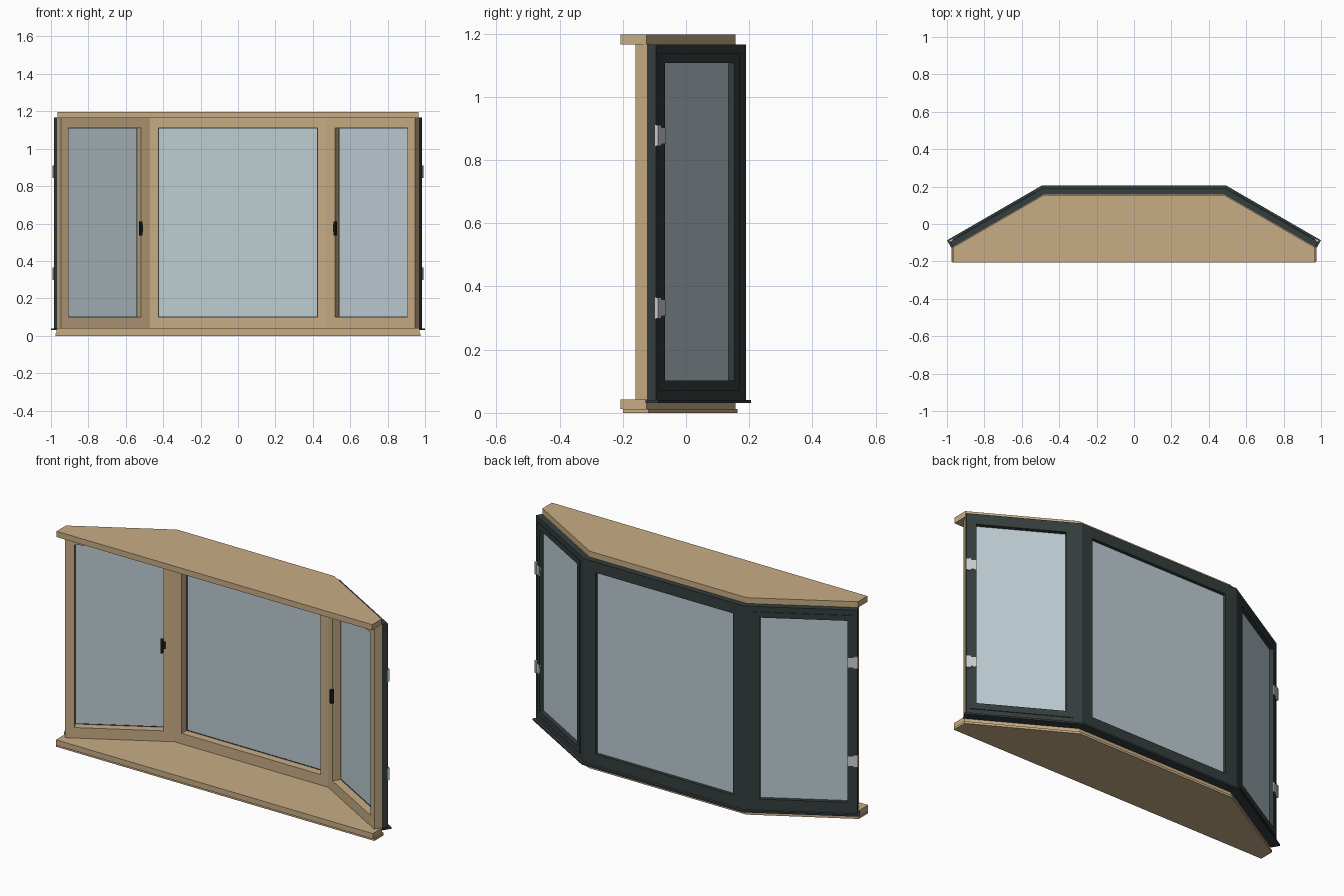
import bpy, bmesh, math

if "Cube" in bpy.data.objects:
    bpy.data.objects.remove(bpy.data.objects["Cube"])

A = math.radians(30)
T15 = math.tan(A / 2)
CX, CY = 0.49, 0.19          # outer corner between centre and side walls
SIDE, MID = 0.57, 0.98       # wall lengths along the outer face
SPLIT, DEEP = 0.032, 0.075   # metal-to-wood joint and inner face depths


def material(name, rgb):
    m = bpy.data.materials.new(name)
    m.diffuse_color = (*rgb, 1)
    m.use_nodes = True
    m.node_tree.nodes["Principled BSDF"].inputs["Base Color"].default_value = m.diffuse_color
    return m


WOOD = material("oak wood", (0.58, 0.415, 0.235))
METAL = material("dark metal", (0.035, 0.048, 0.048))
GLASS = material("pale glass", (0.51, 0.61, 0.65))
STEEL = material("hinge steel", (0.6, 0.63, 0.64))
BLACK = material("handle black", (0.01, 0.011, 0.012))


def build(name, verts, faces, mat):
    bm = bmesh.new()
    vs = [bm.verts.new(v) for v in verts]
    for f in faces:
        bm.faces.new([vs[i] for i in f])
    bmesh.ops.recalc_face_normals(bm, faces=bm.faces)
    me = bpy.data.meshes.new(name)
    bm.to_mesh(me)
    bm.free()
    me.materials.append(mat)
    ob = bpy.data.objects.new(name, me)
    bpy.context.collection.objects.link(ob)
    return ob


# Wall coordinates: s along the outer face, d inward depth, z up
def centre(s, d, z):
    return (-CX + s, CY - d, z)


def side(sign):
    def place(s, d, z):
        x = CX + s * math.cos(A) - d * math.sin(A)
        return (sign * x, CY - s * math.sin(A) - d * math.cos(A), z)
    return place


def ring(name, wall, outer, inner, d0, d1, mat, miter=(0, 0)):
    """Rectangular frame; rects are (s0, s1, z0, z1), ends mitred by depth."""
    verts = []
    for d in (d0, d1):
        a, b, lo, hi = outer
        a, b = a + miter[0] * d, b - miter[1] * d
        for p, q, r, t in ((a, b, lo, hi), inner):
            verts += [wall(p, d, r), wall(q, d, r), wall(q, d, t), wall(p, d, t)]
    faces = []
    for i in range(4):
        j = (i + 1) % 4
        faces += [(i, j, 4 + j, 4 + i), (8 + i, 8 + j, 12 + j, 12 + i),
                  (i, j, 8 + j, 8 + i), (4 + i, 4 + j, 12 + j, 12 + i)]
    return build(name, verts, faces, mat)


def box(name, wall, s, d, z, mat):
    verts = [wall(a, b, c) for a in s for b in d for c in z]
    return build(name, verts, [(0, 1, 3, 2), (4, 5, 7, 6), (0, 1, 5, 4),
                               (2, 3, 7, 6), (0, 2, 6, 4), (1, 3, 7, 5)], mat)


def prism(name, pts, z0, z1, mat):
    n = len(pts)
    verts = [(x, y, z) for z in (z0, z1) for x, y in pts]
    faces = [tuple(range(n)), tuple(range(n, 2 * n))]
    faces += [(i, (i + 1) % n, n + (i + 1) % n, n + i) for i in range(n)]
    return build(name, verts, faces, mat)


def mirrored(half):
    return half + [(-x, y) for x, y in reversed(half)]


# Head board, seat board and base plate follow the bay outline
def board(name, front, x, depth, z0, z1):
    end, corner = side(1)(SIDE, depth, 0), centre(MID - T15 * depth, depth, 0)
    prism(name, mirrored([(x, front), (x, end[1]), corner[:2]]), z0, z1, WOOD)


board("head_board", -0.207, 0.966, 0.034, 1.165, 1.197)
board("seat_board", -0.207, 0.970, 0.034, 0.012, 0.042)
board("base_plate", -0.200, 0.975, 0.027, 0.0, 0.012)

# Thin metal drip sill wrapping the outside
o = -0.015
prism("drip_sill", mirrored([
    side(1)(SIDE + 0.01, SPLIT, 0)[:2], side(1)(SIDE + 0.01, o, 0)[:2],
    centre(MID - T15 * o, o, 0)[:2]])[:6][1:5]
    + [side(-1)(SIDE + 0.01, SPLIT, 0)[:2], centre(T15 * SPLIT, SPLIT, 0)[:2],
       centre(MID - T15 * SPLIT, SPLIT, 0)[:2], side(1)(SIDE + 0.01, SPLIT, 0)[:2]],
    0.031, 0.040, METAL)

# Window panels: wood inside, metal outside, glass between
panels = [("centre", centre, MID, (0.065, 0.915), (T15, T15)),
          ("right", side(1), SIDE, (0.076, 0.523), (T15, 0)),
          ("left", side(-1), SIDE, (0.076, 0.523), (T15, 0))]
for name, wall, length, (a, b), miter in panels:
    g = 0.003
    ring(name + "_wood_frame", wall, (0, length, 0.042, 1.165),
         (a, b, 0.10, 1.11), SPLIT, DEEP, WOOD, miter)
    ring(name + "_metal_frame", wall, (0, length, 0.038, 1.166),
         (a + g, b - g, 0.10 + g, 1.11 - g), 0.0, SPLIT, METAL, miter)
    box(name + "_glass", wall, (a - 0.01, b + 0.01), (0.018, 0.030),
        (0.09, 1.12), GLASS)
    if name == "centre":
        continue
    # Opening sash, hinges and handle on the side panels
    ring(name + "_sash", wall, (0.045, 0.552, 0.070, 1.137),
         (a + g, b - g, 0.10 + g, 1.11 - g), -0.004, 0.003, METAL)
    for k, z in enumerate((0.332, 0.877)):
        box(f"{name}_hinge_leaf_{k}", wall, (0.520, 0.556), (-0.007, 0.001),
            (z - 0.026, z + 0.026), STEEL)
        box(f"{name}_hinge_knuckle_{k}", wall, (0.550, 0.573), (-0.009, 0.002),
            (z - 0.033, z + 0.033), STEEL)
    box(name + "_handle_base", wall, (0.066, 0.078), (0.070, 0.081),
        (0.555, 0.595), BLACK)
    box(name + "_handle_grip", wall, (0.076, 0.089), (0.073, 0.092),
        (0.535, 0.61), BLACK)
